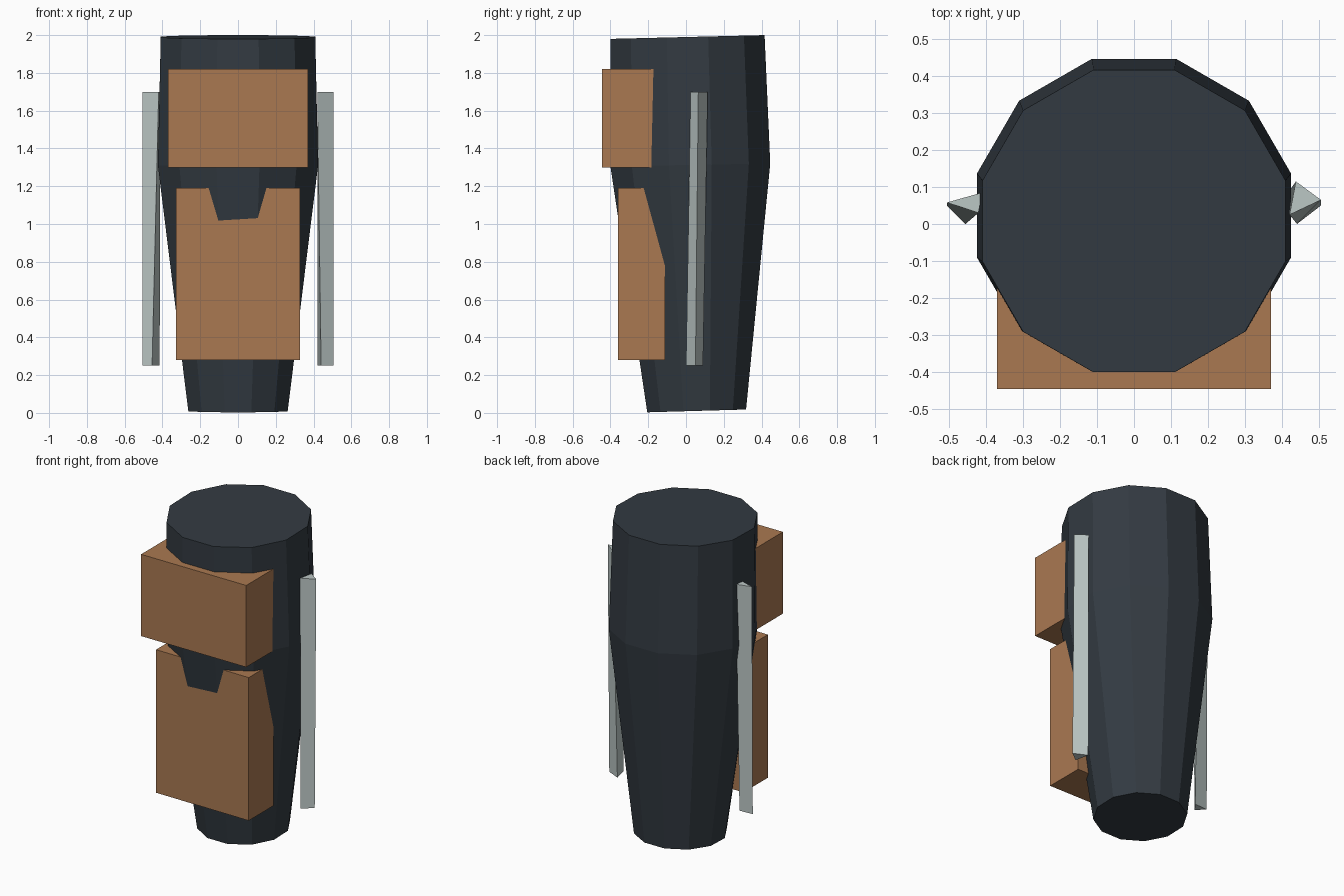
import bpy, bmesh, math

if "Cube" in bpy.data.objects:
    bpy.data.objects.remove(bpy.data.objects["Cube"])


def material(name, rgb):
    m = bpy.data.materials.new(name)
    m.diffuse_color = (*rgb, 1)
    m.use_nodes = True
    m.node_tree.nodes["Principled BSDF"].inputs["Base Color"].default_value = m.diffuse_color
    return m


SLATE = material("dark slate", (0.033, 0.043, 0.054))
BROWN = material("leather brown", (0.40, 0.19, 0.083))
SILVER = material("pale grey", (0.50, 0.57, 0.56))


def loft(name, rings, mat):
    """Skin a stack of equal-sized rings and cap both ends."""
    bm = bmesh.new()
    loops = [[bm.verts.new(p) for p in ring] for ring in rings]
    n = len(loops[0])
    for a, b in zip(loops, loops[1:]):
        for i in range(n):
            j = (i + 1) % n
            bm.faces.new((a[i], a[j], b[j], b[i]))
    bm.faces.new(loops[0][::-1])
    bm.faces.new(loops[-1])
    bmesh.ops.recalc_face_normals(bm, faces=bm.faces[:])
    mesh = bpy.data.meshes.new(name)
    bm.to_mesh(mesh)
    bm.free()
    mesh.materials.append(mat)
    obj = bpy.data.objects.new(name, mesh)
    bpy.context.collection.objects.link(obj)
    return obj


def body_ring(half, y0, y1, z0, z1):
    """Twelve-sided ring with flats facing the axes, sloping from z0 at y0 to z1 at y1."""
    k = 1 / math.cos(math.pi / 12)
    pts = []
    for i in range(12):
        a = math.radians(15 + 30 * i)
        t = 0.5 + 0.5 * k * math.sin(a)
        pts.append((half * k * math.cos(a), y0 + (y1 - y0) * t, z0 + (z1 - z0) * t))
    return pts


# Tapered forearm body
loft("arm_body", [
    body_ring(0.263, -0.205, 0.318, 0.003, 0.018),
    body_ring(0.424, -0.400, 0.446, 1.305, 1.32),
    body_ring(0.409, -0.400, 0.416, 1.98, 2.0),
], SLATE)


# Strapped-on pouches, upper and lower
def pouch(name, half, front_l, front_r, back, z0, z1):
    outline = [(-half, front_l), (half, front_r), (half, back), (-half, back)]
    loft(name, [[(x, y, z) for x, y in outline] for z in (z0, z1)], BROWN)


pouch("upper_pouch", 0.37, -0.446, -0.446, -0.15, 1.30, 1.82)
pouch("lower_pouch", 0.328, -0.355, -0.361, -0.11, 0.28, 1.19)


# Three-sided side rails, slightly leaning
def rail(name, bottom, top):
    loft(name, [[(x, y, 0.25) for x, y in bottom],
                [(x, y, 1.70) for x, y in top]], SILVER)


rail("right_rail",
     [(0.505, 0.05), (0.42, 0.09), (0.44, 0.0)],
     [(0.505, 0.065), (0.437, 0.115), (0.42, 0.025)])
rail("left_rail",
     [(-0.505, 0.05), (-0.455, 0.0), (-0.415, 0.055)],
     [(-0.505, 0.058), (-0.42, 0.03), (-0.41, 0.085)])
